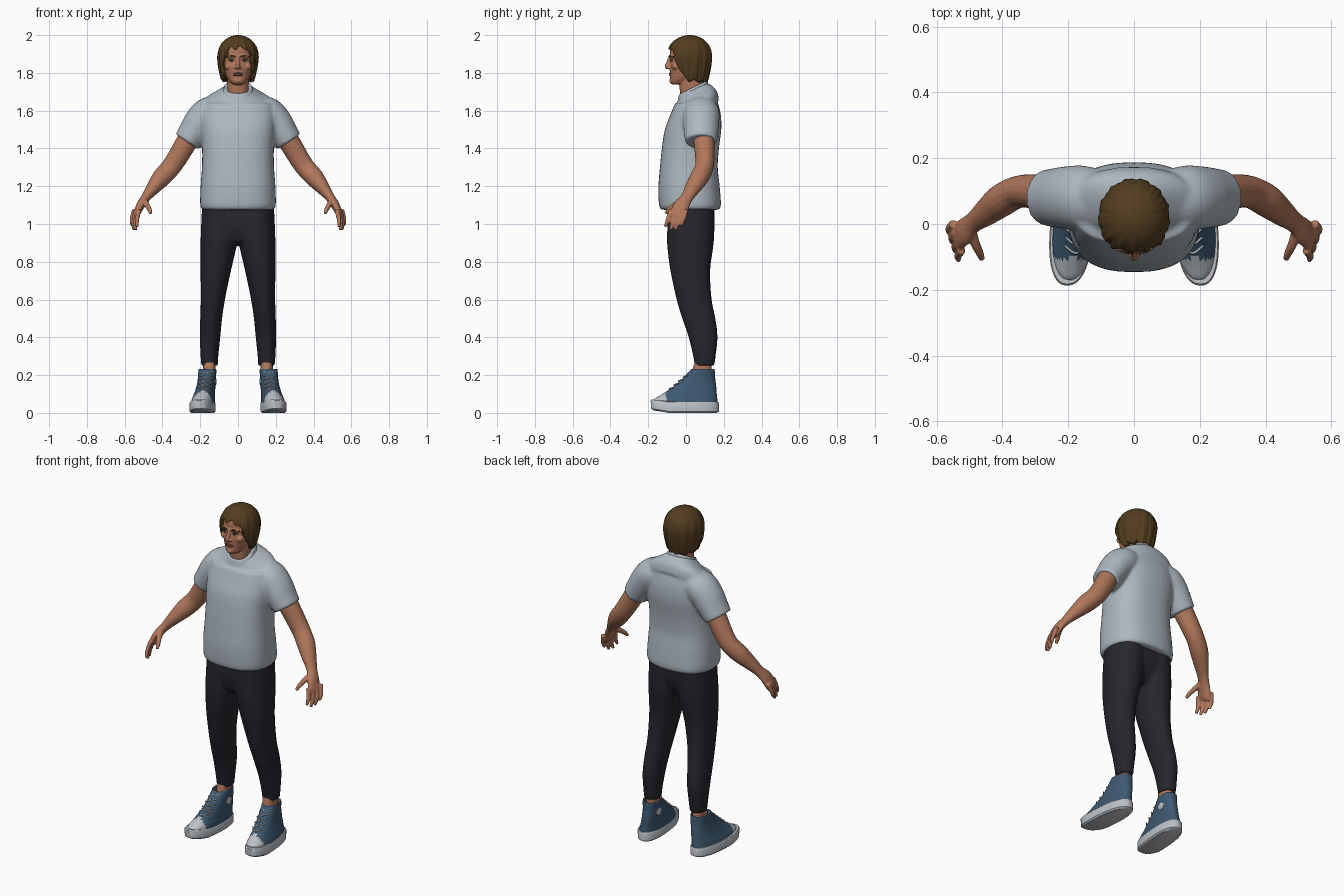
import bpy, bmesh, math
from mathutils import Vector, Matrix

cube = bpy.data.objects.get("Cube")
if cube:
    bpy.data.objects.remove(cube, do_unlink=True)


def material(name, r, g, b):
    m = bpy.data.materials.new(name)
    m.use_nodes = True
    m.diffuse_color = (r, g, b, 1)
    bsdf = m.node_tree.nodes["Principled BSDF"]
    bsdf.inputs["Base Color"].default_value = (r, g, b, 1)
    bsdf.inputs["Roughness"].default_value = 0.8
    return m


SKIN = material("skin", 0.44, 0.185, 0.105)
LIP = material("lip", 0.30, 0.10, 0.065)
HAIR = material("brown hair", 0.085, 0.046, 0.014)
SHIRT = material("pale grey cotton", 0.42, 0.48, 0.53)
PANTS = material("charcoal cloth", 0.019, 0.019, 0.026)
CANVAS = material("blue canvas", 0.048, 0.10, 0.165)
RUBBER = material("light rubber", 0.50, 0.53, 0.56)
EYE = material("eye white", 0.45, 0.40, 0.36)
DARK = material("dark iris", 0.02, 0.015, 0.012)


def spline(rows, steps):
    """Catmull-Rom resampling of equal-length tuples."""
    pts = [Vector(r) for r in rows]
    out = []
    for i in range(len(pts) - 1):
        b, c = pts[i], pts[i + 1]
        a = pts[i - 1] if i else b
        d = pts[i + 2] if i + 2 < len(pts) else c
        for k in range(steps):
            t = k / steps
            out.append(0.5 * (2 * b + (c - a) * t + (2 * a - 5 * b + 4 * c - d) * t * t
                              + (3 * b - a - 3 * c + d) * t ** 3))
    return out + [pts[-1]]


def skin_rings(bm, rings):
    loops = [[bm.verts.new(p) for p in ring] for ring in rings]
    n = len(loops[0])
    for lo, hi in zip(loops, loops[1:]):
        for i in range(n):
            bm.faces.new((lo[i], lo[(i + 1) % n], hi[(i + 1) % n], hi[i]))
    bm.faces.new(loops[0][::-1])
    bm.faces.new(loops[-1])


def oval(n, p):
    for i in range(n):
        c, s = math.cos(math.tau * i / n), math.sin(math.tau * i / n)
        yield (math.copysign(abs(c) ** (2 / p), c), math.copysign(abs(s) ** (2 / p), s))


def loft(bm, rows, p=2.3, steps=4, n=40, tilt=0, skew=0):
    """Stacked ovals; each row is height, centre x, half width, front y, back y."""
    rings = []
    for z, cx, rx, y0, y1 in spline(rows, steps):
        cy, ry = (y0 + y1) / 2, (y1 - y0) / 2
        rings.append([(cx + rx * c + skew * ry * s, cy + ry * s, z + tilt * ry * s)
                      for c, s in oval(n, p)])
    skin_rings(bm, rings)


def tube(bm, rows, steps=4, n=16):
    """Limb along a path; each row is x, y, z, in-plane radius, depth radius."""
    path = spline(rows, steps)
    pos = [Vector(r[:3]) for r in path]
    rings = []
    for i, r in enumerate(path):
        t = (pos[min(i + 1, len(pos) - 1)] - pos[max(i - 1, 0)]).normalized()
        u = Vector((0, 1, 0)).cross(t).normalized()
        w = t.cross(u)
        rings.append([pos[i] + u * r[3] * c + w * r[4] * s for c, s in oval(n, 2)])
    skin_rings(bm, rings)


def ball(bm, centre, size):
    mat = Matrix.Translation(centre) @ Matrix.Diagonal((*size, 1))
    bmesh.ops.create_uvsphere(bm, u_segments=16, v_segments=10, radius=1, matrix=mat)


def mirror(bm):
    geom = bm.verts[:] + bm.edges[:] + bm.faces[:]
    dup = bmesh.ops.duplicate(bm, geom=geom)["geom"]
    verts = [g for g in dup if isinstance(g, bmesh.types.BMVert)]
    bmesh.ops.scale(bm, vec=(-1, 1, 1), verts=verts)


def finish(name, bm, *mats, voxel=0, smooth=4, rule=None, angle=60):
    bmesh.ops.recalc_face_normals(bm, faces=bm.faces)
    for f in bm.faces:
        f.smooth = True
        if rule:
            f.material_index = int(rule(f.calc_center_median()))
    me = bpy.data.meshes.new(name)
    bm.to_mesh(me)
    bm.free()
    ob = bpy.data.objects.new(name, me)
    bpy.context.collection.objects.link(ob)
    for m in mats:
        me.materials.append(m)
    if voxel:
        rm = ob.modifiers.new("blend", "REMESH")
        rm.mode, rm.voxel_size, rm.use_smooth_shade = "VOXEL", voxel, True
        sm = ob.modifiers.new("relax", "SMOOTH")
        sm.factor, sm.iterations = 0.5, smooth
    else:
        bpy.ops.object.select_all(action="DESELECT")
        ob.select_set(True)
        bpy.context.view_layer.objects.active = ob
        bpy.ops.object.shade_smooth_by_angle(angle=math.radians(angle))
    return ob


# Shirt: sleeves mirrored, then blended with the torso
bm = bmesh.new()
tube(bm, [(.10, .08, 1.60, .075, .085), (.155, .08, 1.585, .088, .098), (.20, .08, 1.54, .086, .096),
          (.24, .08, 1.48, .078, .09), (.27, .08, 1.435, .073, .084)], n=32)
mirror(bm)
loft(bm, [(1.075, 0, .188, -.13, .172), (1.10, 0, .2, -.143, .185), (1.2, 0, .198, -.146, .178),
          (1.3, 0, .191, -.138, .168), (1.4, 0, .19, -.128, .174), (1.5, 0, .197, -.112, .187),
          (1.58, 0, .2, -.082, .184), (1.64, 0, .185, -.058, .17)], p=2.5)
loft(bm, [(1.60, 0, .2, -.07, .175), (1.65, 0, .18, -.052, .165), (1.69, 0, .115, -.042, .14),
          (1.715, 0, .076, -.034, .113)], tilt=.45)
finish("shirt", bm, SHIRT, voxel=.009, smooth=6)

# Ribbed collar
bm = bmesh.new()
loft(bm, [(1.695, 0, .085, -.044, .12), (1.712, 0, .078, -.039, .116), (1.724, 0, .073, -.033, .11),
          (1.722, 0, .066, -.026, .103)], tilt=.48, steps=2)
finish("collar", bm, SHIRT)

# Trousers
bm = bmesh.new()
loft(bm, [(1.1, .092, .098, -.095, .15), (.95, .098, .099, -.1, .15), (.87, .104, .094, -.098, .143),
          (.75, .118, .08, -.082, .128), (.6, .133, .064, -.05, .136), (.5, .142, .058, -.02, .156),
          (.4, .148, .054, .014, .167), (.3, .151, .047, .038, .157), (.25, .151, .044, .046, .15)], p=2.1)
mirror(bm)
loft(bm, [(1.12, 0, .185, -.09, .145), (1.0, 0, .18, -.095, .142), (.92, 0, .13, -.075, .11),
          (.89, 0, .07, -.04, .08)], p=2.6)
finish("trousers", bm, PANTS, voxel=.009)

# Arms, palms and fingers
bm = bmesh.new()
tube(bm, [(.22, .09, 1.51, .058, .06), (.268, .095, 1.44, .057, .056), (.325, .1, 1.345, .054, .051),
          (.36, .095, 1.295, .052, .049), (.405, .07, 1.245, .05, .05), (.45, .035, 1.19, .037, .042),
          (.488, .005, 1.14, .025, .033), (.515, -.022, 1.1, .023, .042), (.535, -.04, 1.055, .017, .044),
          (.54, -.046, 1.04, .012, .04)])
for i in range(4):
    y = -.08 + .027 * i
    x = .523 + .009 * i
    drop = (.06, .078, .076, .055)[i]
    tube(bm, [(x, y, 1.075, .012, .013), (x + .012, y - .016, 1.05 - drop * .5, .0115, .012),
              (x + .01, y - .03, 1.045 - drop, .008, .008)])
tube(bm, [(.497, -.015, 1.125, .016, .018), (.482, -.06, 1.1, .014, .015),
          (.468, -.09, 1.075, .012, .012), (.462, -.108, 1.055, .008, .008)])
mirror(bm)
finish("arms_and_hands", bm, SKIN, voxel=.005, smooth=2)

# Head, neck and face relief
bm = bmesh.new()
tube(bm, [(.034, -.07, 1.892, .008, .008), (.062, -.055, 1.885, .007, .007)])
for x in (.0, .02, .04):
    ball(bm, (x, -.081 + x * x * 4, 1.889), (.018, .009, .008))
ball(bm, (.05, -.055, 1.835), (.022, .022, .02))
ball(bm, (.011, -.091, 1.828), (.009, .011, .007))
mirror(bm)
loft(bm, [(1.64, 0, .062, -.02, .1), (1.7, 0, .056, -.032, .09), (1.76, 0, .057, -.035, .09),
          (1.8, 0, .05, -.03, .09)])
loft(bm, [(1.738, 0, .022, -.074, -.03), (1.752, 0, .042, -.084, .03), (1.785, 0, .064, -.084, .085),
          (1.83, 0, .074, -.087, .1), (1.87, 0, .078, -.083, .11), (1.93, 0, .077, -.083, .112),
          (1.965, 0, .06, -.052, .09), (1.985, 0, .02, -.01, .05)], p=2.2)
tube(bm, [(0, -.083, 1.885, .009, .01), (0, -.092, 1.855, .01, .012), (0, -.1, 1.835, .011, .013),
          (0, -.094, 1.823, .009, .01)])
ball(bm, (0, -.076, 1.757), (.02, .013, .012))
finish("head", bm, SKIN, voxel=.004, smooth=2)

# Eyes, brows and lips
bm = bmesh.new()
ball(bm, (.033, -.075, 1.866), (.014, .008, .0055))
mirror(bm)
finish("eyes", bm, EYE)
bm = bmesh.new()
ball(bm, (.033, -.08, 1.866), (.006, .005, .0055))
ball(bm, (.034, -.076, 1.872), (.016, .009, .002))
mirror(bm)
finish("irises_and_lashes", bm, DARK)
bm = bmesh.new()
tube(bm, [(.014, -.088, 1.887, .003, .003), (.036, -.083, 1.892, .004, .004), (.06, -.066, 1.886, .002, .002)])
mirror(bm)
finish("eyebrows", bm, HAIR)
bm = bmesh.new()
for z, r in ((1.797, .0045), (1.788, .005)):
    ball(bm, (0, -.081, z), (.026, .01, r))
finish("lips", bm, LIP)

# Hair: swept shell whose lower edge opens around the face
bm = bmesh.new()
COLS, ROWS = 144, 30
grid = []
for j in range(ROWS + 1):
    u = j / ROWS
    row = []
    for i in range(COLS):
        a = math.tau * i / COLS
        side = min(a, math.tau - a)
        k = min(max((math.degrees(side) - 24) / 62, 0), 1)
        edge = 1.935 - .165 * k * k * (3 - 2 * k) - .02 * side / math.pi + .008 * math.sin(11 * a)
        z = 2 - (2 - edge) * u * u
        h = (z - 1.88) / .12
        r = math.sqrt(max(0, 1 - h ** 2.3)) if h > 0 else 1 - .2 * (-h) ** 1.5
        lock = math.sin(13 * a + 3 * u) + .6 * math.sin(29 * a - 4 * u)
        r *= 1 + .026 * u * lock
        row.append(bm.verts.new((.108 * r * math.sin(a), .02 - .118 * r * math.cos(a), z)))
    grid.append(row)
for lo, hi in zip(grid, grid[1:]):
    for i in range(COLS):
        m = (i + 1) % COLS
        bm.faces.new((lo[i], hi[i], hi[m], lo[m]))
bmesh.ops.remove_doubles(bm, verts=bm.verts, dist=.0002)
hair = finish("hair", bm, HAIR)
shell = hair.modifiers.new("thickness", "SOLIDIFY")
shell.thickness, shell.offset = .022, -1

# Ankles
bm = bmesh.new()
loft(bm, [(.16, .152, .036, .03, .14), (.22, .152, .033, .034, .135), (.29, .15, .034, .05, .135)], n=24)
mirror(bm)
finish("ankles", bm, SKIN)

# High-top shoes with pale toe caps
bm = bmesh.new()
loft(bm, [(.03, .186, .063, -.178, .168), (.07, .183, .06, -.17, .166), (.097, .178, .054, -.13, .163),
          (.14, .17, .049, -.065, .16), (.18, .165, .047, -.02, .155), (.225, .162, .047, .022, .152),
          (.23, .162, .043, .028, .147), (.2, .162, .036, .035, .14)], p=2.3, skew=-.08, n=64)
mirror(bm)
finish("shoes", bm, CANVAS, RUBBER, rule=lambda c: c.y < -.105)

# Soles with raised toes
bm = bmesh.new()
loft(bm, [(0, .188, .058, -.17, .162), (.008, .188, .066, -.185, .174), (.05, .188, .067, -.187, .175),
          (.057, .188, .063, -.182, .171)], p=2.4, steps=1, n=64, skew=-.08)
for v in bm.verts:
    v.co.z += max(0, -.09 - v.co.y) * .16
mirror(bm)
finish("soles", bm, RUBBER, angle=40)

# Criss-cross laces and round ankle patches
bm = bmesh.new()
for i in range(5):
    t = i / 4
    y, z = -.085 + .1 * t, .126 + .084 * t
    x = .177 - .011 * t
    for s in (1, -1):
        tube(bm, [(x - .034, y + .02, z - s * .009, .0035, .0035), (x, y - .004, z, .004, .004),
                  (x + .034, y + .02, z + s * .009, .0035, .0035)], n=8)
ball(bm, (.119, .085, .165), (.005, .022, .022))
mirror(bm)
finish("laces_and_patches", bm, RUBBER)
